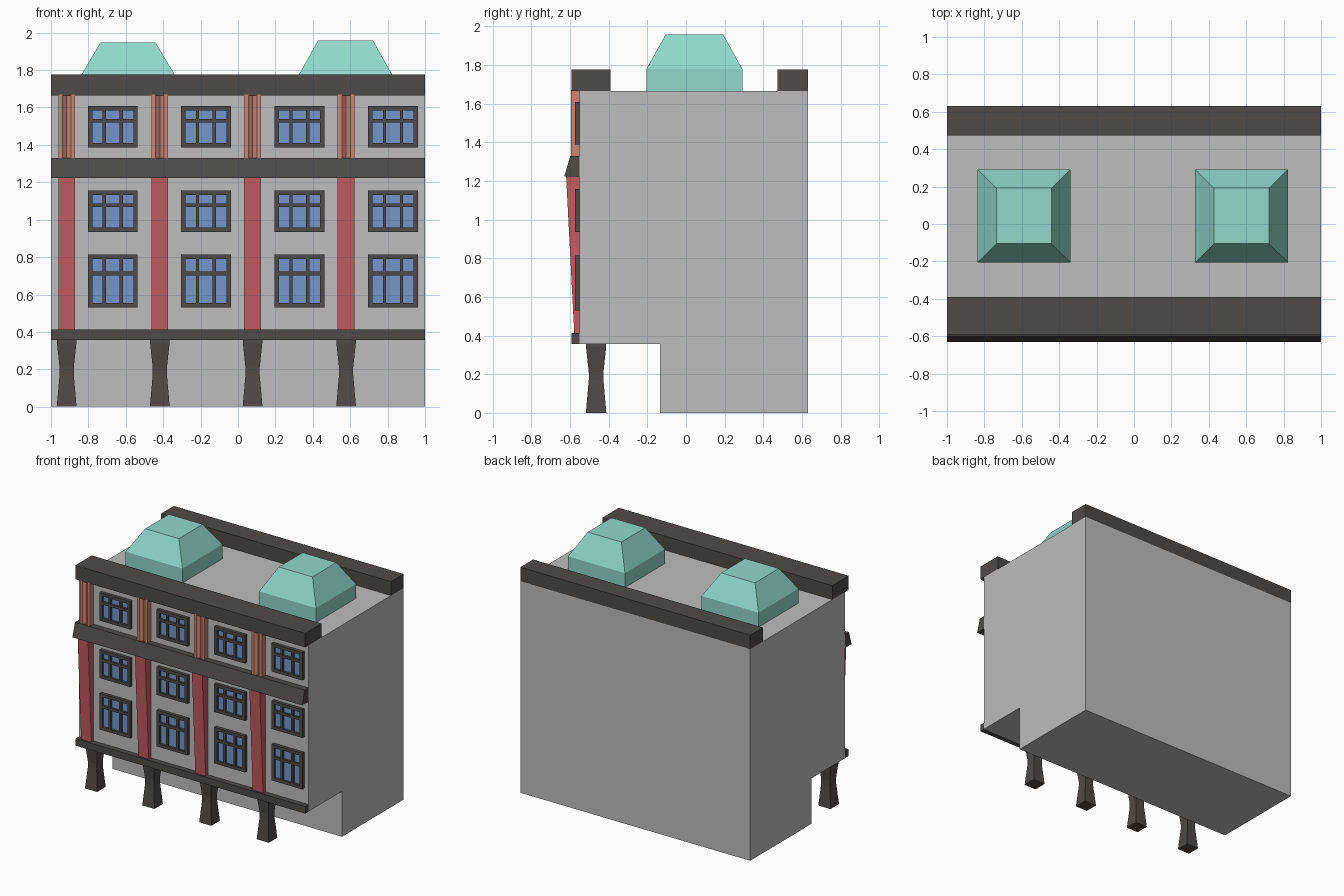
import bpy
import bmesh

cube = bpy.data.objects.get("Cube")
if cube:
    bpy.data.objects.remove(cube, do_unlink=True)


def material(name, rgb):
    m = bpy.data.materials.new(name)
    m.use_nodes = True
    color = (*rgb, 1)
    m.diffuse_color = color
    m.node_tree.nodes["Principled BSDF"].inputs["Base Color"].default_value = color
    return m


GREY = material("wall grey", (0.51, 0.51, 0.51))
DARK = material("dark trim", (0.077, 0.069, 0.067))
RED = material("pillar red", (0.56, 0.105, 0.13))
ORANGE = material("pillar orange", (0.60, 0.24, 0.18))
BLUE = material("window blue", (0.18, 0.30, 0.60))
TEAL = material("skylight teal", (0.28, 0.69, 0.58))


def finish(name, bm, mat):
    bmesh.ops.recalc_face_normals(bm, faces=bm.faces)
    mesh = bpy.data.meshes.new(name)
    bm.to_mesh(mesh)
    bm.free()
    mesh.materials.append(mat)
    obj = bpy.data.objects.new(name, mesh)
    bpy.context.collection.objects.link(obj)
    return obj


def loft(bm, rings):
    """Join equal-length rings of points and cap both ends."""
    loops = [[bm.verts.new(p) for p in ring] for ring in rings]
    n = len(loops[0])
    for a, b in zip(loops, loops[1:]):
        for i in range(n):
            j = (i + 1) % n
            bm.faces.new((a[i], a[j], b[j], b[i]))
    bm.faces.new(loops[0])
    bm.faces.new(loops[-1])


def rect(x0, x1, y0, y1, z):
    return [(x0, y0, z), (x1, y0, z), (x1, y1, z), (x0, y1, z)]


def boxes(name, mat, items):
    bm = bmesh.new()
    for x0, x1, y0, y1, z0, z1 in items:
        loft(bm, [rect(x0, x1, y0, y1, z0), rect(x0, x1, y0, y1, z1)])
    return finish(name, bm, mat)


def stack(name, mat, rings):
    bm = bmesh.new()
    loft(bm, [rect(*r) for r in rings])
    return finish(name, bm, mat)


def side_profile(name, mat, yz):
    """Extrude a y-z outline across the full width."""
    bm = bmesh.new()
    loft(bm, [[(x, y, z) for y, z in yz] for x in (-1, 1)])
    return finish(name, bm, mat)


WALL = -0.55
BACK = 0.63
ROOF = 1.665

# Main body with the recessed ground floor
side_profile("building_body", GREY, [
    (-0.135, 0), (BACK, 0), (BACK, ROOF), (WALL, ROOF), (WALL, 0.357), (-0.135, 0.357)])

# Horizontal trim
boxes("front_parapet", DARK, [(-1, 1, -0.593, -0.39, ROOF, 1.775)])
boxes("back_parapet", DARK, [(-1, 1, 0.473, BACK, ROOF, 1.775)])
boxes("lower_ledge", DARK, [(-1, 1, -0.592, WALL, 0.357, 0.412)])
side_profile("middle_ledge", DARK, [
    (WALL, 1.223), (-0.63, 1.223), (-0.598, 1.33), (WALL, 1.33)])

# Pillars and legs, one set per bay
for i, cx in enumerate((-0.916, -0.418, 0.078, 0.578), 1):
    h = 0.045
    stack(f"red_pillar_{i}", RED, [
        (cx - h, cx + h, -0.578, WALL, 0.412),
        (cx - h, cx + h, -0.62, WALL, 1.223)])

    # Upper pillar with a V-shaped flute
    outline = [(-h, WALL), (-h, -0.594), (-h / 2, -0.594), (0, -0.575),
               (h / 2, -0.594), (h, -0.594), (h, WALL)]
    bm = bmesh.new()
    loft(bm, [[(cx + x, y, z) for x, y in outline] for z in (1.33, 1.67)])
    finish(f"orange_pillar_{i}", bm, ORANGE)

    cy = -0.465
    stack(f"leg_{i}", DARK, [
        (cx - r, cx + r, cy - r, cy + r, z)
        for r, z in ((0.053, 0), (0.038, 0.17), (0.038, 0.21), (0.052, 0.34), (0.052, 0.357))])

# Windows
W = 0.267
B = 0.024
FRONT = -0.575
for row, (z0, z1) in enumerate(((0.53, 0.815), (0.935, 1.157), (1.387, 1.608)), 1):
    for col, x0 in enumerate((-0.803, -0.305, 0.195, 0.695), 1):
        x1 = x0 + W
        tz = z1 - (z1 - z0) * 0.36
        frame = [
            (x0, x0 + B, FRONT, WALL, z0, z1),
            (x1 - B, x1, FRONT, WALL, z0, z1),
            (x0 + B, x1 - B, FRONT, WALL, z0, z0 + B),
            (x0 + B, x1 - B, FRONT, WALL, z1 - B, z1),
            (x0 + B, x1 - B, FRONT, WALL, tz - 0.01, tz + 0.01)]
        for f in (0.33, 0.67):
            mx = x0 + W * f
            frame += [(mx - 0.009, mx + 0.009, FRONT, WALL, z0 + B, tz - 0.01),
                      (mx - 0.009, mx + 0.009, FRONT, WALL, tz + 0.01, z1 - B)]
        boxes(f"window_frame_{row}_{col}", DARK, frame)
        boxes(f"window_glass_{row}_{col}", BLUE,
              [(x0 + B, x1 - B, WALL - 0.008, WALL, z0 + B, z1 - B)])

# Roof skylights
for side, cx, top in (("right", -0.588, 1.948), ("left", 0.575, 1.958)):
    stack(f"skylight_{side}", TEAL, [
        (cx - 0.248, cx + 0.248, -0.205, 0.292, ROOF),
        (cx - 0.248, cx + 0.248, -0.205, 0.292, 1.778),
        (cx - 0.147, cx + 0.147, -0.105, 0.192, top)])
